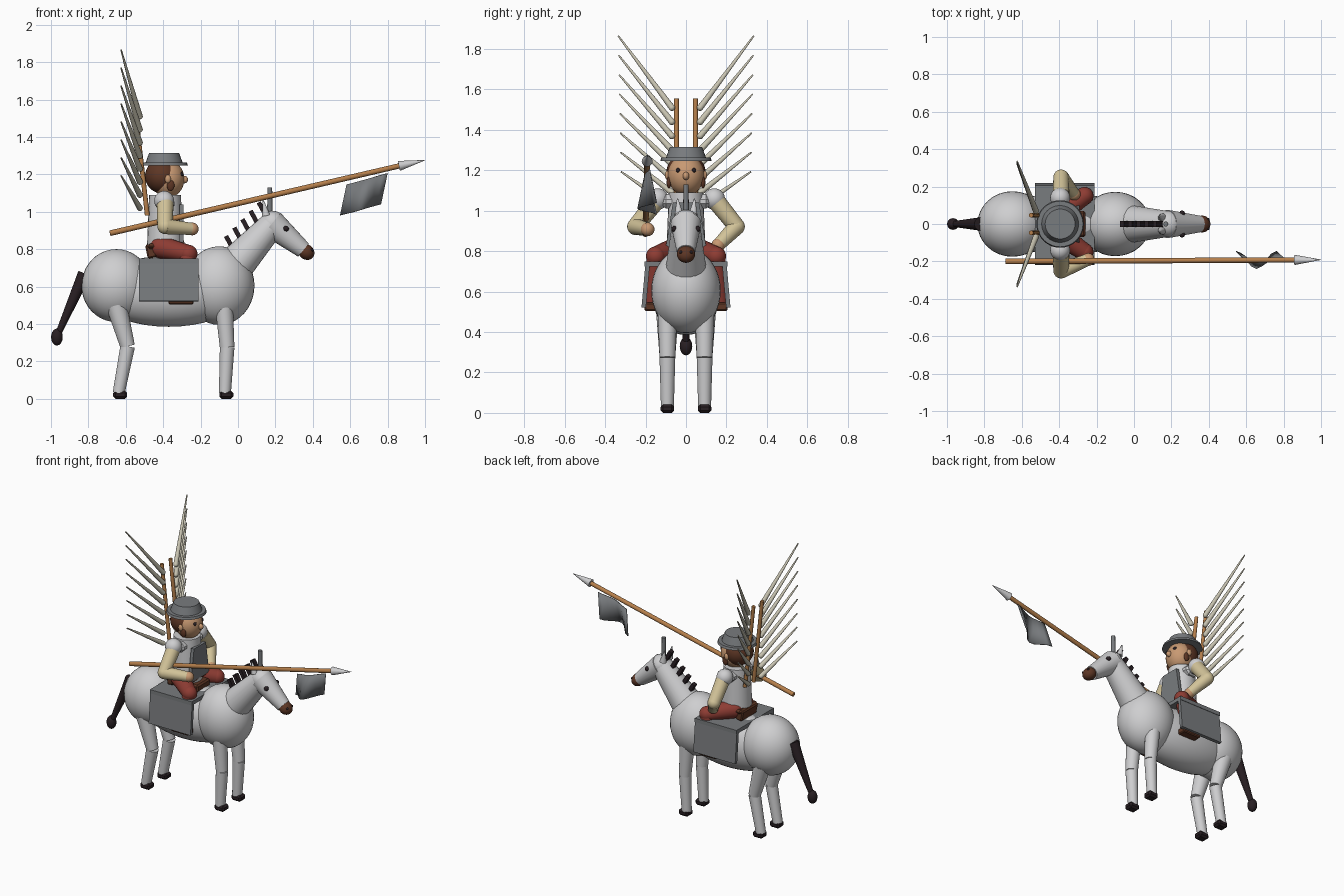
import bpy, bmesh, math
from mathutils import Vector, Matrix

if "Cube" in bpy.data.objects:
    bpy.data.objects.remove(bpy.data.objects["Cube"], do_unlink=True)


def material(name, r, g, b):
    m = bpy.data.materials.new(name)
    m.use_nodes = True
    m.diffuse_color = (r, g, b, 1)
    m.node_tree.nodes["Principled BSDF"].inputs["Base Color"].default_value = (r, g, b, 1)
    return m


WHITE = material("pale coat", .62, .62, .63)
STEEL = material("steel grey", .19, .2, .21)
BLACK = material("near black", .022, .014, .017)
BROWN = material("dark brown", .11, .037, .018)
SKIN = material("skin", .58, .32, .17)
CREAM = material("cream cloth", .65, .55, .32)
RED = material("red cloth", .27, .045, .033)
WOOD = material("wood", .46, .21, .07)
FEATHER = material("feather", .58, .55, .44)


def finish(name, bm, mat, matrix=Matrix(), smooth=True):
    me = bpy.data.meshes.new(name)
    bmesh.ops.recalc_face_normals(bm, faces=bm.faces)
    bm.to_mesh(me)
    bm.free()
    me.materials.append(mat)
    ob = bpy.data.objects.new(name, me)
    bpy.context.collection.objects.link(ob)
    ob.matrix_world = matrix
    if smooth:
        bpy.context.view_layer.objects.active = ob
        for o in bpy.context.selected_objects:
            o.select_set(False)
        ob.select_set(True)
        bpy.ops.object.shade_smooth_by_angle(angle=math.radians(40))
    return ob


def limb(name, a, b, r1, r2, mat, sides=24):
    """Tapered cylinder from point a to point b."""
    a, b = Vector(a), Vector(b)
    bm = bmesh.new()
    bmesh.ops.create_cone(bm, cap_ends=True, segments=sides, radius1=r1,
                          radius2=r2, depth=(b - a).length)
    turn = (b - a).to_track_quat('Z', 'Y').to_matrix().to_4x4()
    return finish(name, bm, mat, Matrix.Translation((a + b) / 2) @ turn)


def ball(name, loc, radii, mat, pitch=0):
    if not isinstance(radii, tuple):
        radii = (radii,) * 3
    bm = bmesh.new()
    bmesh.ops.create_uvsphere(bm, u_segments=32, v_segments=20, radius=1)
    mx = Matrix.Translation(loc) @ Matrix.Rotation(pitch, 4, 'Y') @ Matrix.Diagonal((*radii, 1))
    bm.transform(mx)
    return finish(name, bm, mat)


def box(name, loc, size, mat, rot=Matrix(), taper=1, bevel=0):
    """Box whose top is scaled by taper in y."""
    bm = bmesh.new()
    bmesh.ops.create_cube(bm, size=1)
    for v in bm.verts:
        v.co = Vector(v.co[i] * size[i] for i in range(3))
        if v.co.z > 0:
            v.co.y *= taper
    if bevel:
        bmesh.ops.bevel(bm, geom=bm.edges[:], offset=bevel, segments=1, affect='EDGES')
    return finish(name, bm, mat, Matrix.Translation(loc) @ rot, smooth=False)


# Horse body, neck and head
ball("hindquarters", (-.65, 0, .605), (.187, .175, .195), WHITE)
ball("barrel", (-.37, 0, .575), (.4, .165, .19), WHITE)
ball("chest", (-.1, 0, .605), (.188, .172, .21), WHITE)
limb("horse_neck", (-.01, 0, .72), (.19, 0, .94), .1, .068, WHITE)
ball("horse_poll", (.185, 0, .935), .07, WHITE)
limb("horse_head", (.18, 0, .935), (.35, 0, .795), .076, .045, WHITE)
ball("muzzle", (.365, 0, .785), (.046, .045, .04), BROWN, .7)
limb("brow_spike", (.17, 0, .98), (.17, 0, 1.13), .014, .013, STEEL, 12)

# Mane tufts along the back of the neck
for i in range(5):
    t = i / 4
    box("mane_tuft", (-.045 + .175 * t, 0, .835 + .18 * t), (.024, .032, .08),
        BLACK, Matrix.Rotation(-.5, 4, 'Y'))

# Tail
limb("tail", (-.82, 0, .67), (-.96, 0, .35), .036, .016, BLACK)
ball("tail_tuft", (-.968, 0, .33), (.031, .031, .045), BLACK)

# Horse parts found on both sides
for s, side in ((1, "left"), (-1, "right")):
    ball(side + "_horse_eye", (.257, s * .057, .91), .015, BLACK)
    limb(side + "_horse_ear", (.15, s * .035, .98), (.135, s * .042, 1.06), .022, .003, WHITE, 12)
    ball(side + "_nostril", (.395, s * .025, .795), .008, BLACK)
    y = s * .092
    for part, hip, knee, foot, r in (
            ("front", (-.075, y, .5), (-.058, y, .275), (-.07, y, .03), .048),
            ("hind", (-.65, y, .5), (-.59, y, .28), (-.638, y, .03), .056)):
        limb(f"{side}_{part}_upper_leg", hip, knee, r, .039, WHITE)
        limb(f"{side}_{part}_lower_leg", knee, foot, .039, .032, WHITE)
        box(f"{side}_{part}_hoof", (foot[0] + .008, y, .021), (.075, .066, .042),
            BLACK, bevel=.012)

# Saddle with side panels
box("saddle_top", (-.37, 0, .737), (.32, .41, .026), STEEL)
box("cantle", (-.465, 0, .79), (.05, .17, .075), BROWN, Matrix.Rotation(-.2, 4, 'Y'), bevel=.008)
box("pommel", (-.3, 0, .77), (.08, .14, .05), BROWN, bevel=.01)
for s, side in ((1, "left"), (-1, "right")):
    box(side + "_saddle_panel", (-.37, s * .199, .635), (.32, .022, .228), STEEL,
        Matrix.Rotation(s * .09, 4, 'X'))

# Rider torso and armour
limb("torso", (-.39, 0, .78), (-.39, 0, 1.09), .098, .085, WHITE)
box("shoulder_yoke", (-.39, 0, 1.045), (.1, .25, .07), WHITE, bevel=.025)
box("breastplate", (-.302, 0, .93), (.022, .2, .22), STEEL, taper=.65)
box("belt", (-.39, 0, .815), (.19, .19, .03), BROWN, bevel=.012)
limb("rider_neck", (-.39, 0, 1.07), (-.385, 0, 1.13), .04, .04, SKIN)

# Rider limbs
for s, side in ((1, "left"), (-1, "right")):
    ball(side + "_pauldron", (-.395, s * .14, 1.058), .053, WHITE)
    shoulder, elbow = (-.39, s * .155, 1.04), (-.39, s * .25, .922)
    hand = (-.32, .16, .83) if s > 0 else (-.245, -.19, .908)
    limb(side + "_upper_arm", shoulder, elbow, .045, .041, CREAM)
    ball(side + "_elbow", elbow, .041, CREAM)
    limb(side + "_forearm", elbow, hand, .042, .032, CREAM)
    ball(side + "_hand", hand, .034, SKIN)
    hip, knee, ankle = (-.41, s * .05, .81), (-.265, s * .15, .775), (-.305, s * .172, .54)
    limb(side + "_thigh", hip, knee, .06, .047, RED)
    ball(side + "_hip", hip, .06, RED)
    ball(side + "_knee", knee, .048, RED)
    limb(side + "_shin", knee, ankle, .045, .035, RED)
    box(side + "_boot", (-.305, s * .175, .525), (.135, .06, .04), BROWN, bevel=.006)

# Rider head
ball("head", (-.375, 0, 1.175), (.088, .09, .1), SKIN)
ball("hair", (-.405, 0, 1.19), (.092, .097, .092), BROWN)
ball("nose", (-.287, 0, 1.172), (.02, .016, .02), SKIN)
for s, side in ((1, "left"), (-1, "right")):
    ball(side + "_eye", (-.304, s * .038, 1.2), .012, BLACK)
    ball(side + "_ear", (-.375, s * .092, 1.175), (.016, .012, .022), SKIN)
    ball(side + "_sideburn", (-.36, s * .084, 1.14), (.02, .012, .03), BROWN)

# Brimmed hat
limb("hat_brim", (-.395, 0, 1.247), (-.395, 0, 1.263), .127, .122, STEEL, 32)
limb("hat_crown", (-.395, 0, 1.26), (-.395, 0, 1.315), .1, .08, STEEL, 32)

# Feathered wings on poles
for s, side in ((1, "left"), (-1, "right")):
    limb(side + "_wing_pole", (-.485, s * .047, .98), (-.55, s * .047, 1.555), .013, .012, WOOD, 12)
    for i in range(8):
        base = (-.525, s * .07, 1.51 - .07 * i)
        tip = (-.625, s * (.335 - .002 * i), 1.865 - .096 * i)
        limb(side + "_wing_feather", base, tip, .016, .004, FEATHER, 12)
        ball(side + "_feather_root", base, .016, FEATHER)

# Lance
limb("lance_shaft", (-.685, -.2, .885), (.87, -.192, 1.247), .015, .014, WOOD, 16)
limb("lance_tip", (.86, -.192, 1.245), (1, -.191, 1.276), .027, .001, WHITE, 16)

# Pennant folded along its length
bm = bmesh.new()
cols = 8
rows = []
for v in (0, .5, 1):
    rows.append([bm.verts.new((.58 + .22 * u - .035 * v,
                               -.195 + .046 * math.cos(2 * math.pi * u) * (.25 + .75 * v),
                               1.145 + .06 * u - .165 * v))
                 for u in (i / cols for i in range(cols + 1))])
for top, low in zip(rows, rows[1:]):
    for i in range(cols):
        bm.faces.new((top[i], top[i + 1], low[i + 1], low[i]))
flag = finish("pennant", bm, STEEL)
thick = flag.modifiers.new("Thickness", 'SOLIDIFY')
thick.thickness = .006
